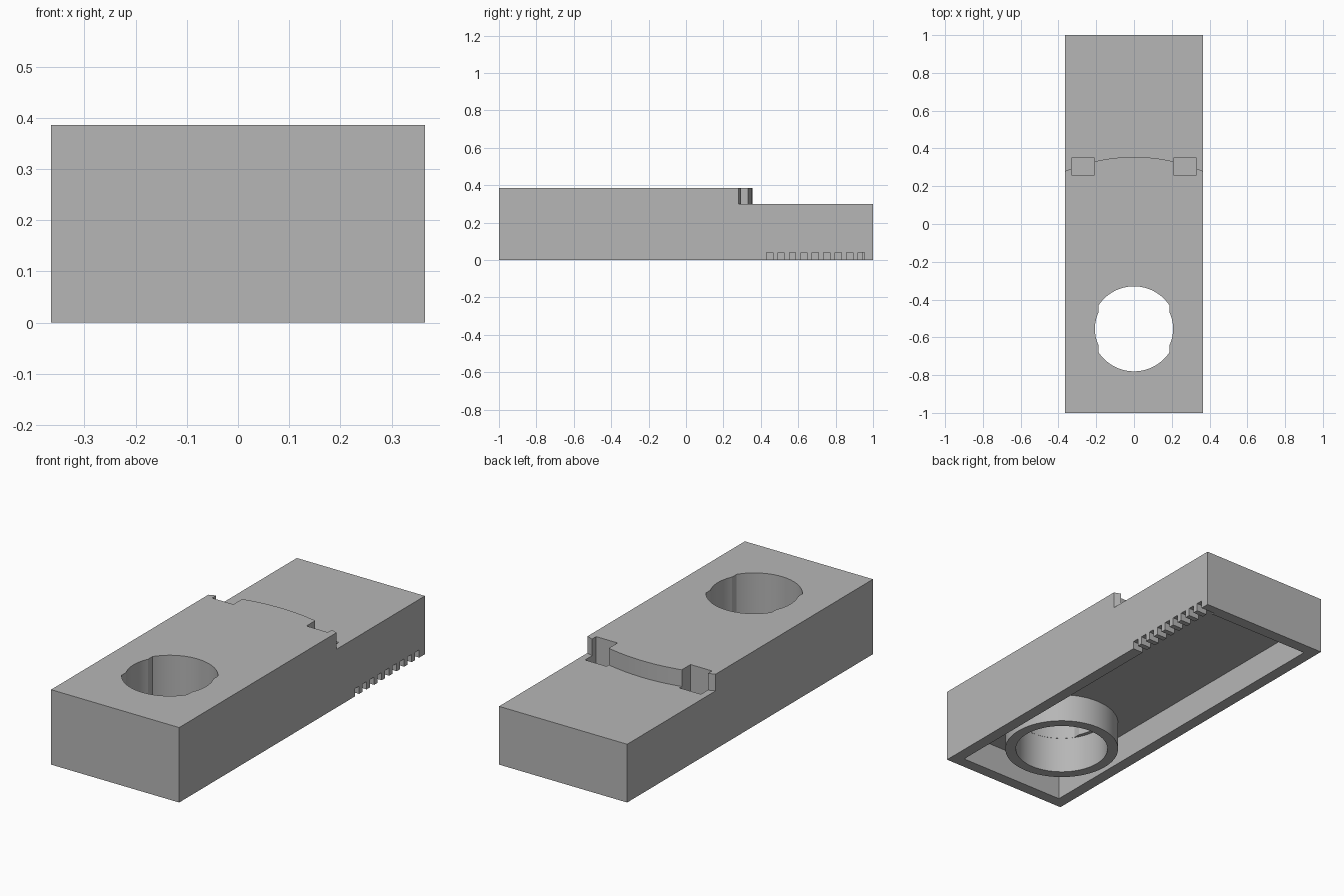
import bpy, bmesh, math

if "Cube" in bpy.data.objects:
    bpy.data.objects.remove(bpy.data.objects["Cube"])

grey = bpy.data.materials.new("plain_grey")
grey.use_nodes = True
colour = (0.47, 0.47, 0.47, 1)
grey.diffuse_color = colour
grey.node_tree.nodes["Principled BSDF"].inputs["Base Color"].default_value = colour

HALF_W, TOP, STEP = 0.365, 0.386, 0.30
WALL, CEILING = 0.06, 0.147
BORE_Y, BORE_R = -0.555, 0.225


def prism(name, outline, z0, z1):
    """Extrude a flat outline from z0 to z1."""
    bm = bmesh.new()
    face = bm.faces.new([bm.verts.new((x, y, z0)) for x, y in outline])
    grown = bmesh.ops.extrude_face_region(bm, geom=[face])["geom"]
    verts = [v for v in grown if isinstance(v, bmesh.types.BMVert)]
    bmesh.ops.translate(bm, verts=verts, vec=(0, 0, z1 - z0))
    bmesh.ops.recalc_face_normals(bm, faces=bm.faces)
    mesh = bpy.data.meshes.new(name)
    bm.to_mesh(mesh)
    bm.free()
    mesh.materials.append(grey)
    obj = bpy.data.objects.new(name, mesh)
    bpy.context.collection.objects.link(obj)
    return obj


def box(name, x0, x1, y0, y1, z0, z1):
    return prism(name, [(x0, y0), (x1, y0), (x1, y1), (x0, y1)], z0, z1)


def round_outline(radius, steps=128):
    """Outline about the bore axis; radius is a function of the angle."""
    angles = [2 * math.pi * i / steps for i in range(steps)]
    return [(radius(a) * math.cos(a), BORE_Y + radius(a) * math.sin(a)) for a in angles]


def cut(target, cutter):
    cutter.hide_render = True
    bpy.context.view_layer.objects.active = target
    mod = target.modifiers.new("cut", "BOOLEAN")
    mod.operation, mod.solver, mod.object = "DIFFERENCE", "EXACT", cutter
    bpy.ops.object.modifier_apply(modifier=mod.name)
    bpy.data.objects.remove(cutter)


def lug_radius(a):
    """Round opening narrowed by a flat-edged lug on each side."""
    c = abs(math.cos(a))
    flat = 0.187
    return BORE_R if BORE_R * c <= flat else max(0.207, flat / c)


# Main block
body = box("body_block", -HALF_W, HALF_W, -1, 1, 0, TOP)

# Hollow underside, leaving a tube standing around the bore
cavity = box("cavity_cutter", WALL - HALF_W, HALF_W - WALL, WALL - 1, 1 - WALL, -0.1, CEILING)
cut(cavity, prism("tube_core", round_outline(lambda a: 0.278), -0.2, 0.3))
cut(body, cavity)

# Lower rear deck behind a curved step
arc_r = 0.926
arc = [(x, 0.355 - arc_r + math.sqrt(arc_r ** 2 - x * x))
       for x in (-0.4 + 0.8 * i / 40 for i in range(41))]
cut(body, prism("step_cutter", arc + [(0.4, 1.1), (-0.4, 1.1)], STEP, 0.6))

# Two square pockets across the step
for side in (-1, 1):
    x0, x1 = sorted((side * 0.208, side * 0.33))
    cut(body, box("pocket_cutter", x0, x1, 0.26, 0.35, 0.2, 0.6))

# Bore: lugged opening at the top, plain round below
cut(body, prism("opening_cutter", round_outline(lug_radius), -0.1, 0.6))
cut(body, prism("bore_cutter", round_outline(lambda a: BORE_R + 0.001), -0.1, 0.19))

# Row of slots along the bottom of the left wall
for i in range(9):
    y = 0.43 + 0.0612 * i
    cut(body, box("slot_cutter", HALF_W - WALL - 0.02, HALF_W + 0.1, y, y + 0.034, -0.1, 0.04))

# Smooth the round walls, keep corners sharp
bpy.ops.object.select_all(action="DESELECT")
body.select_set(True)
bpy.context.view_layer.objects.active = body
bpy.ops.object.shade_smooth_by_angle(angle=math.radians(20))
